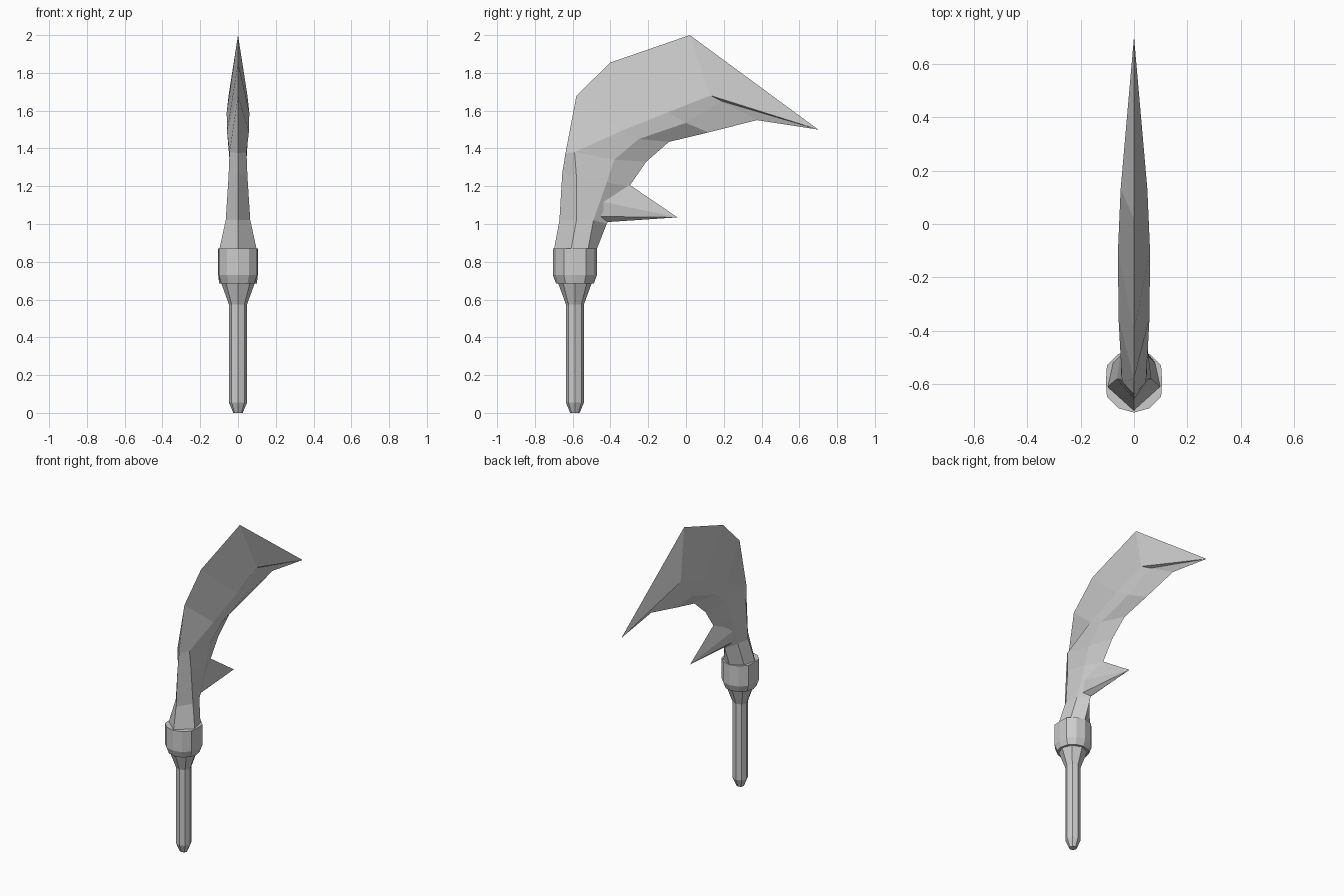
import bpy, bmesh, math

if "Cube" in bpy.data.objects:
    bpy.data.objects.remove(bpy.data.objects["Cube"])


def add_object(name, verts, faces):
    mesh = bpy.data.meshes.new(name)
    mesh.from_pydata(verts, [], faces)
    bm = bmesh.new()
    bm.from_mesh(mesh)
    bmesh.ops.remove_doubles(bm, verts=bm.verts, dist=1e-5)
    bmesh.ops.recalc_face_normals(bm, faces=bm.faces)
    bm.to_mesh(mesh)
    bm.free()
    obj = bpy.data.objects.new(name, mesh)
    bpy.context.collection.objects.link(obj)
    return obj


def loft(name, rings, tip=None):
    """Bridge equal rings, cap the start, and close the end flat or to a tip."""
    n = len(rings[0])
    verts = [v for ring in rings for v in ring]
    faces = [tuple(range(n))]
    for r in range(len(rings) - 1):
        for i in range(n):
            j = (i + 1) % n
            faces.append((r * n + i, r * n + j, (r + 1) * n + j, (r + 1) * n + i))
    last = (len(rings) - 1) * n
    if tip:
        verts.append(tip)
        faces += [(last + i, last + (i + 1) % n, len(verts) - 1) for i in range(n)]
    else:
        faces.append(tuple(range(last, last + n)))
    return add_object(name, verts, faces)


def turned(name, profile, sides, max_x=1.0):
    """Stack polygon rings (radius, z), with flattened sides at max_x."""
    rings = []
    for radius, z in profile:
        ring = []
        for i in range(sides):
            a = 2 * math.pi * i / sides
            x = max(-max_x, min(max_x, radius * math.cos(a)))
            ring.append((x, -0.588 + radius * math.sin(a), z))
        rings.append(ring)
    return loft(name, rings)


def blade_ring(back, ridge, w1, bevel, w2, edge):
    """Mirrored six-sided section: spine, ridge, bevel, cutting edge."""
    return [(0, *back), (w1, *ridge), (w2, *bevel),
            (0, *edge), (-w2, *bevel), (-w1, *ridge)]


# Handle with chamfered foot and flared top
turned("handle", [(0.025, 0), (0.048, 0.055), (0.048, 0.575), (0.09, 0.69)], 8)

# Collar
turned("collar", [(0.1, 0.685), (0.117, 0.73), (0.117, 0.87)], 12, 0.105)

# Curved blade, from collar to forward point
sections = [
    ((-.70, .86), (-.61, .86), .10, (-.52, .86), .08, (-.475, .86)),
    ((-.67, 1.02), (-.58, 1.02), .065, (-.49, 1.02), .05, (-.42, 1.0)),
    ((-.655, 1.27), (-.58, 1.25), .05, (-.42, 1.22), .045, (-.30, 1.2)),
    ((-.638, 1.375), (-.59, 1.38), .045, (-.38, 1.34), .045, (-.21, 1.33)),
    ((-.58, 1.68), (-.35, 1.49), .058, (-.25, 1.45), .052, (-.09, 1.435)),
    ((-.40, 1.855), (-.10, 1.59), .06, (0, 1.535), .048, (.12, 1.485)),
    ((.02, 2.0), (.13, 1.68), .05, (.19, 1.65), .025, (.375, 1.55)),
]
loft("blade", [blade_ring(*s) for s in sections], (0, .70, 1.50))

# Spike on the inner edge
spike_base = [(0, -.31, 1.215), (.042, -.45, 1.12), (.035, -.46, 1.04),
              (0, -.42, 1.01), (-.035, -.46, 1.04), (-.042, -.45, 1.12)]
loft("spike", [spike_base], (0, -.045, 1.035))
